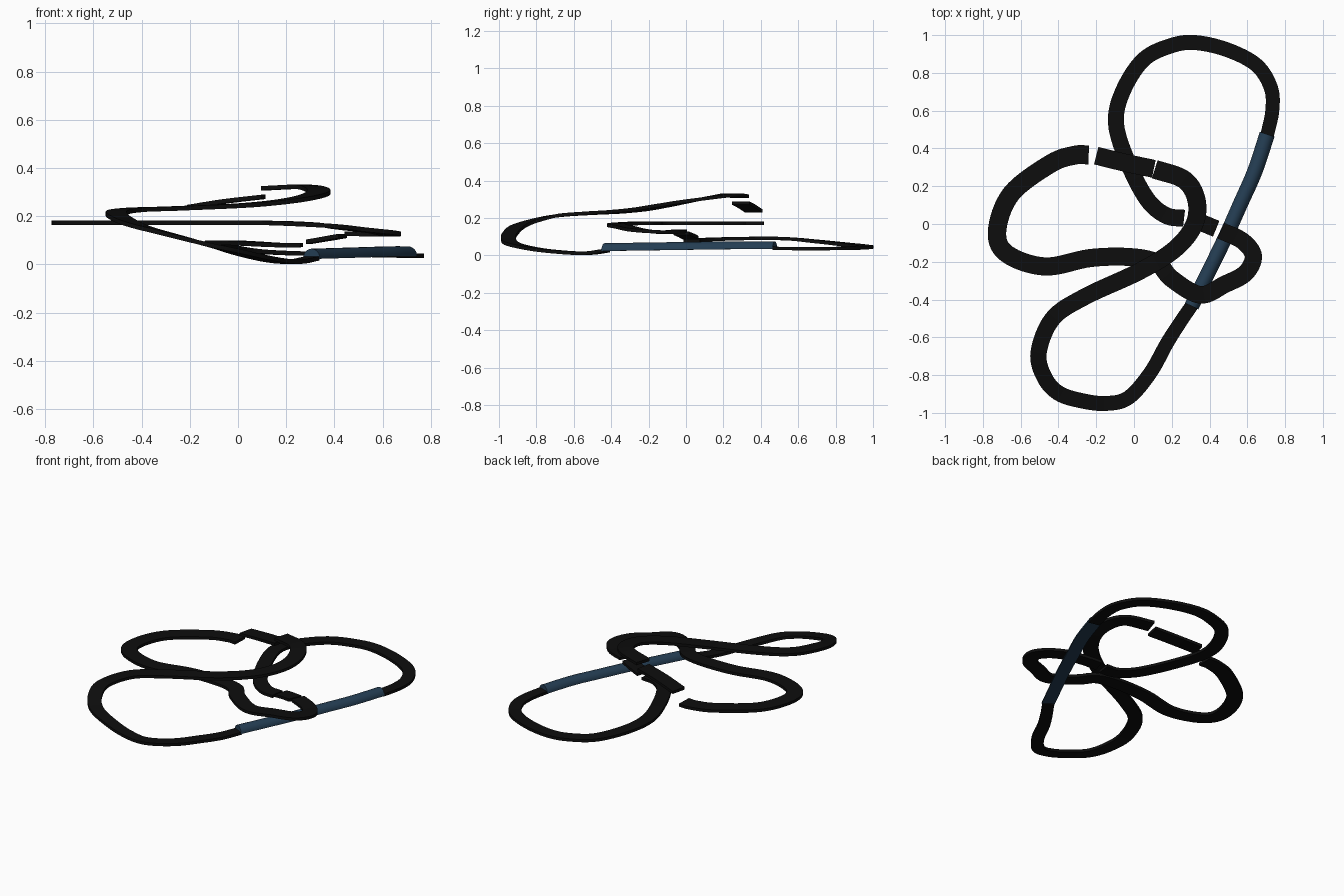
import bpy
import bmesh
import math
from mathutils import Vector

cube = bpy.data.objects.get("Cube")
if cube:
    bpy.data.objects.remove(cube, do_unlink=True)


def make_material(name, colour):
    material = bpy.data.materials.new(name)
    material.use_nodes = True
    material.diffuse_color = colour
    shader = material.node_tree.nodes["Principled BSDF"]
    shader.inputs["Base Color"].default_value = colour
    shader.inputs["Roughness"].default_value = 0.8
    return material


asphalt = make_material("black asphalt", (0.004, 0.004, 0.004, 1))
steel_blue = make_material("dark steel blue", (0.018, 0.048, 0.088, 1))


def smooth_path(points, steps):
    """Pass a Catmull-Rom curve through the control points."""
    pts = [Vector(p) for p in points]
    pts = [2 * pts[0] - pts[1]] + pts + [2 * pts[-1] - pts[-2]]
    path = []
    for a, b, c, d in zip(pts, pts[1:], pts[2:], pts[3:]):
        for i in range(steps):
            t = i / steps
            path.append(0.5 * (2 * b + (c - a) * t
                               + (2 * a - 5 * b + 4 * c - d) * t ** 2
                               + (3 * b - a - 3 * c + d) * t ** 3))
    path.append(pts[-2])
    return path


def sweep(name, points, profile, widths, material, steps=8):
    """Carry an upright closed profile along a path, with changing width."""
    path = smooth_path(points, steps)
    last = len(path) - 1
    bm = bmesh.new()
    rings = []
    for i, centre in enumerate(path):
        tangent = path[min(i + 1, last)] - path[max(i - 1, 0)]
        side = Vector((tangent.y, -tangent.x, 0)).normalized()
        width = widths[0] + (widths[1] - widths[0]) * i / last
        rings.append([bm.verts.new(centre + side * s * width + Vector((0, 0, up)))
                      for s, up in profile])
    count = len(profile)
    for ring, following in zip(rings, rings[1:]):
        for j in range(count):
            k = (j + 1) % count
            bm.faces.new((ring[j], ring[k], following[k], following[j]))
    bm.faces.new(rings[0])
    bm.faces.new(rings[-1])
    bmesh.ops.recalc_face_normals(bm, faces=bm.faces)
    mesh = bpy.data.meshes.new(name)
    bm.to_mesh(mesh)
    bm.free()
    mesh.materials.append(material)
    part = bpy.data.objects.new(name, mesh)
    bpy.context.collection.objects.link(part)
    bpy.ops.object.select_all(action="DESELECT")
    part.select_set(True)
    bpy.context.view_layer.objects.active = part
    bpy.ops.object.shade_smooth_by_angle(angle=math.radians(35))
    return part


# Cross-sections: a flat road slab and a low arch
half = 0.009
road = [(-0.5, -half), (0.5, -half), (0.5, half), (-0.5, half)]
arch_sides = 12
arch = [(0.5 * math.cos(math.pi * i / arch_sides),
         0.042 * math.sin(math.pi * i / arch_sides)) for i in range(arch_sides + 1)]

# Level left loop, then the small descending right bend
sweep("left_loop_road", [
    (-0.24, 0.365, 0.172), (-0.31, 0.365, 0.172), (-0.44, 0.32, 0.172),
    (-0.65, 0.16, 0.172), (-0.725, -0.04, 0.172), (-0.67, -0.16, 0.172),
    (-0.47, -0.225, 0.172), (-0.23, -0.18, 0.172), (-0.02, -0.175, 0.172),
    (0.12, -0.205, 0.172), (0.2, -0.29, 0.17), (0.35, -0.375, 0.162),
    (0.48, -0.32, 0.148), (0.59, -0.26, 0.135), (0.632, -0.17, 0.126),
    (0.575, -0.09, 0.124), (0.46, -0.035, 0.128),
], road, (0.1, 0.09), asphalt)

# Short jump ramp between the right bend and the back loop
sweep("small_jump_ramp", [
    (0.435, -0.025, 0.118), (0.36, 0.005, 0.105), (0.295, 0.025, 0.094),
], road, (0.09, 0.09), asphalt)

# Back loop, falling to the tunnel mouth
sweep("back_loop_road", [
    (0.265, 0.03, 0.08), (0.17, 0.045, 0.08), (0.07, 0.13, 0.085),
    (-0.03, 0.32, 0.09), (-0.095, 0.53, 0.089), (-0.06, 0.7, 0.074),
    (0.05, 0.87, 0.056), (0.2, 0.945, 0.047), (0.33, 0.96, 0.044),
    (0.5, 0.92, 0.04), (0.65, 0.84, 0.037), (0.725, 0.72, 0.036),
    (0.732, 0.6, 0.036), (0.705, 0.47, 0.037),
], road, (0.09, 0.072), asphalt)

# Arched tunnel on the long straight
sweep("tunnel", [
    (0.705, 0.475, 0.033), (0.64, 0.28, 0.033), (0.565, 0.11, 0.031),
    (0.47, -0.1, 0.028), (0.305, -0.435, 0.023),
], arch, (0.082, 0.078), steel_blue)

# Front loop, climbing from the tunnel to the high crossing
sweep("front_loop_road", [
    (0.31, -0.425, 0.025), (0.245, -0.52, 0.012), (0.175, -0.63, 0.014),
    (0.085, -0.79, 0.03), (-0.03, -0.92, 0.058), (-0.15, -0.95, 0.088),
    (-0.28, -0.935, 0.122), (-0.4, -0.895, 0.155), (-0.475, -0.81, 0.185),
    (-0.505, -0.68, 0.213), (-0.43, -0.5, 0.226), (-0.26, -0.385, 0.232),
    (0.03, -0.25, 0.245), (0.22, -0.13, 0.265), (0.32, 0, 0.288),
    (0.33, 0.13, 0.308), (0.265, 0.235, 0.322), (0.11, 0.29, 0.316),
], road, (0.07, 0.1), asphalt)

# Straight jump ramp dropping back to the left loop
sweep("large_jump_ramp", [
    (0.105, 0.292, 0.28), (-0.05, 0.325, 0.262), (-0.2, 0.362, 0.238),
], road, (0.095, 0.095), asphalt)
